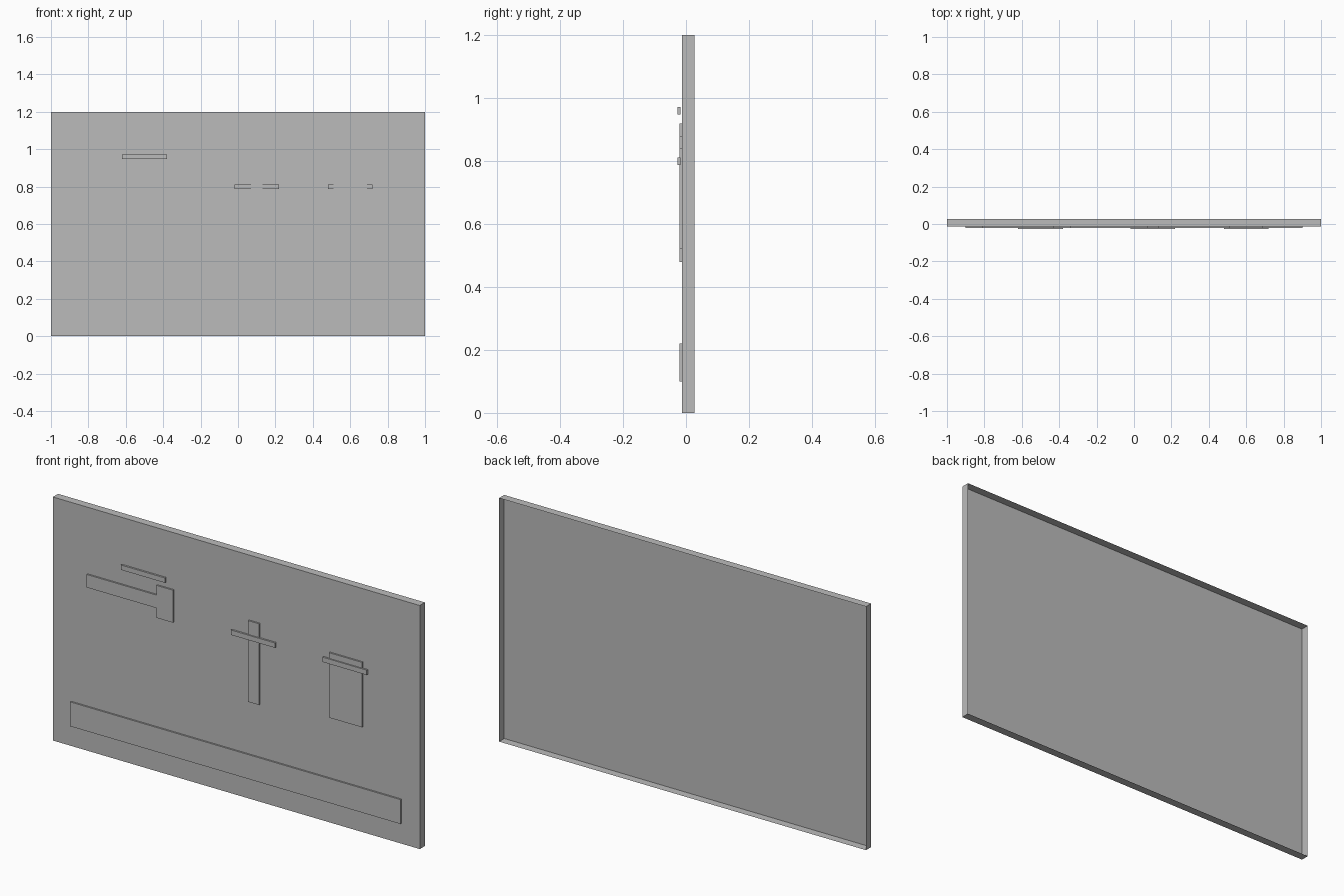
import bpy
import bmesh

if "Cube" in bpy.data.objects:
    bpy.data.objects.remove(bpy.data.objects["Cube"])

grey = bpy.data.materials.new("plain grey")
grey.diffuse_color = (0.5, 0.5, 0.5, 1)
grey.use_nodes = True
grey.node_tree.nodes["Principled BSDF"].inputs["Base Color"].default_value = grey.diffuse_color

FACE = -0.013  # y of the board's front surface


def open_box(name, x, y, z):
    """Box between (min, max) pairs, left open at the back."""
    bm = bmesh.new()
    bmesh.ops.create_cube(bm, size=1)
    bm.normal_update()
    bmesh.ops.delete(bm, geom=[f for f in bm.faces if f.normal.y > 0.5],
                     context='FACES_ONLY')
    for v in bm.verts:
        v.co = [(a + b) / 2 + c * (b - a) for c, (a, b) in zip(v.co, (x, y, z))]
    mesh = bpy.data.meshes.new(name)
    bm.to_mesh(mesh)
    bm.free()
    mesh.materials.append(grey)
    obj = bpy.data.objects.new(name, mesh)
    bpy.context.collection.objects.link(obj)
    return obj


# Backing board, a shallow tray open to the rear
open_box("board", (-1, 1), (FACE, 0.027), (0, 1.2))

# Thin raised plates: tool outlines and the bottom strip
plates = {
    "hammer_handle": ((-0.81, -0.43), (0.808, 0.872)),
    "hammer_head": ((-0.43, -0.34), (0.76, 0.92)),
    "narrow_tool": ((0.07, 0.13), (0.48, 0.88)),
    "wide_tool": ((0.51, 0.69), (0.52, 0.84)),
    "bottom_strip": ((-0.9, 0.9), (0.10, 0.22)),
}
for name, (x, z) in plates.items():
    open_box(name, x, (FACE - 0.008, FACE), z)

# Holding bars in front of the plates
for name, cx, cz in (("left_bar", -0.5, 0.96), ("middle_bar", 0.1, 0.8),
                     ("right_bar", 0.6, 0.8)):
    open_box(name, (cx - 0.12, cx + 0.12), (-0.027, -0.018),
             (cz - 0.012, cz + 0.012))
